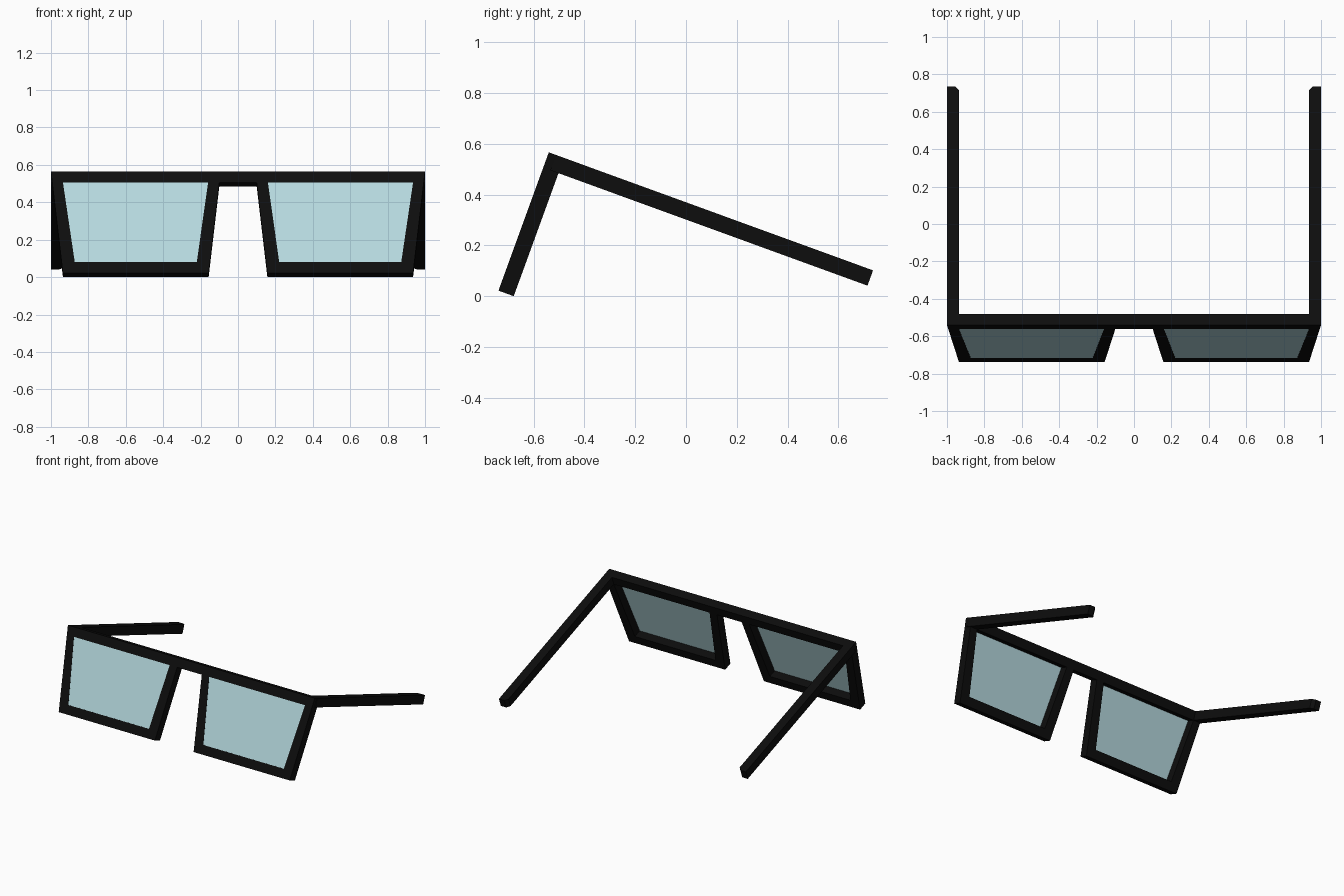
import bpy
import bmesh
from math import radians
from mathutils import Matrix

cube = bpy.data.objects.get("Cube")
if cube:
    bpy.data.objects.remove(cube, do_unlink=True)

BAR = 0.064       # thickness of every bar
HEIGHT = 0.579    # height of the front frame
ARM = 1.358       # full length of the arms
# The glasses rest tipped forward on the lower rims
TILT = Matrix.Translation((0, -0.54, 0.566)) @ Matrix.Rotation(radians(-20), 4, "X")


def material(name, color, roughness):
    mat = bpy.data.materials.new(name)
    mat.use_nodes = True
    mat.diffuse_color = (*color, 1)
    bsdf = mat.node_tree.nodes["Principled BSDF"]
    bsdf.inputs["Base Color"].default_value = (*color, 1)
    bsdf.inputs["Roughness"].default_value = roughness
    return mat


black = material("black plastic", (0.004, 0.004, 0.004), 0.6)
glass = material("pale blue glass", (0.47, 0.70, 0.74), 0.5)


def finish(name, bm, mat):
    bmesh.ops.recalc_face_normals(bm, faces=bm.faces)
    mesh = bpy.data.meshes.new(name)
    bm.to_mesh(mesh)
    bm.free()
    mesh.materials.append(mat)
    obj = bpy.data.objects.new(name, mesh)
    obj.matrix_world = TILT
    bpy.context.collection.objects.link(obj)
    return obj


def prism(name, outline, offset, mat):
    """Extrude a flat outline along an offset."""
    bm = bmesh.new()
    face = bm.faces.new([bm.verts.new(p) for p in outline])
    ext = bmesh.ops.extrude_face_region(bm, geom=[face], use_keep_orig=True)
    moved = [v for v in ext["geom"] if isinstance(v, bmesh.types.BMVert)]
    bmesh.ops.translate(bm, verts=moved, vec=offset)
    return finish(name, bm, mat)


def rim(name, outer, inner):
    """Square ring between two four-sided outlines."""
    bm = bmesh.new()
    loops = [[bm.verts.new((x, y, z)) for x, z in loop]
             for loop, y in ((outer, 0), (inner, 0), (inner, BAR), (outer, BAR))]
    for a, b in zip(loops, loops[1:] + loops[:1]):
        for i in range(4):
            j = (i + 1) % 4
            bm.faces.new((a[i], a[j], b[j], b[i]))
    return finish(name, bm, black)


for side, s in (("left", 1), ("right", -1)):
    # Tapered rim and the lens set flush with its front
    outer = [(s * x, z) for x, z in
             ((0.093, 0), (1, 0), (0.936, -HEIGHT), (0.157, -HEIGHT))]
    inner = [(s * x, z) for x, z in
             ((0.16, -BAR), (0.936, -BAR), (0.873, BAR - HEIGHT), (0.22, BAR - HEIGHT))]
    rim(side + "_rim", outer, inner)
    prism(side + "_lens", [(x, 0.001, z) for x, z in inner], (0, 0.004, 0), glass)

    # Straight arm with the inner corner of its tip cut off
    arm = [(s * x, y, -BAR) for x, y in
           ((1, 0.03), (1, ARM), (0.957, ARM), (0.936, ARM - 0.021), (0.936, 0.03))]
    prism(side + "_arm", arm, (0, 0, BAR), black)

# Bridge between the rims
bridge = [(-0.1, 0, 0), (0.1, 0, 0), (0.1, 0, -BAR), (-0.1, 0, -BAR)]
prism("bridge", bridge, (0, BAR, 0), black)
